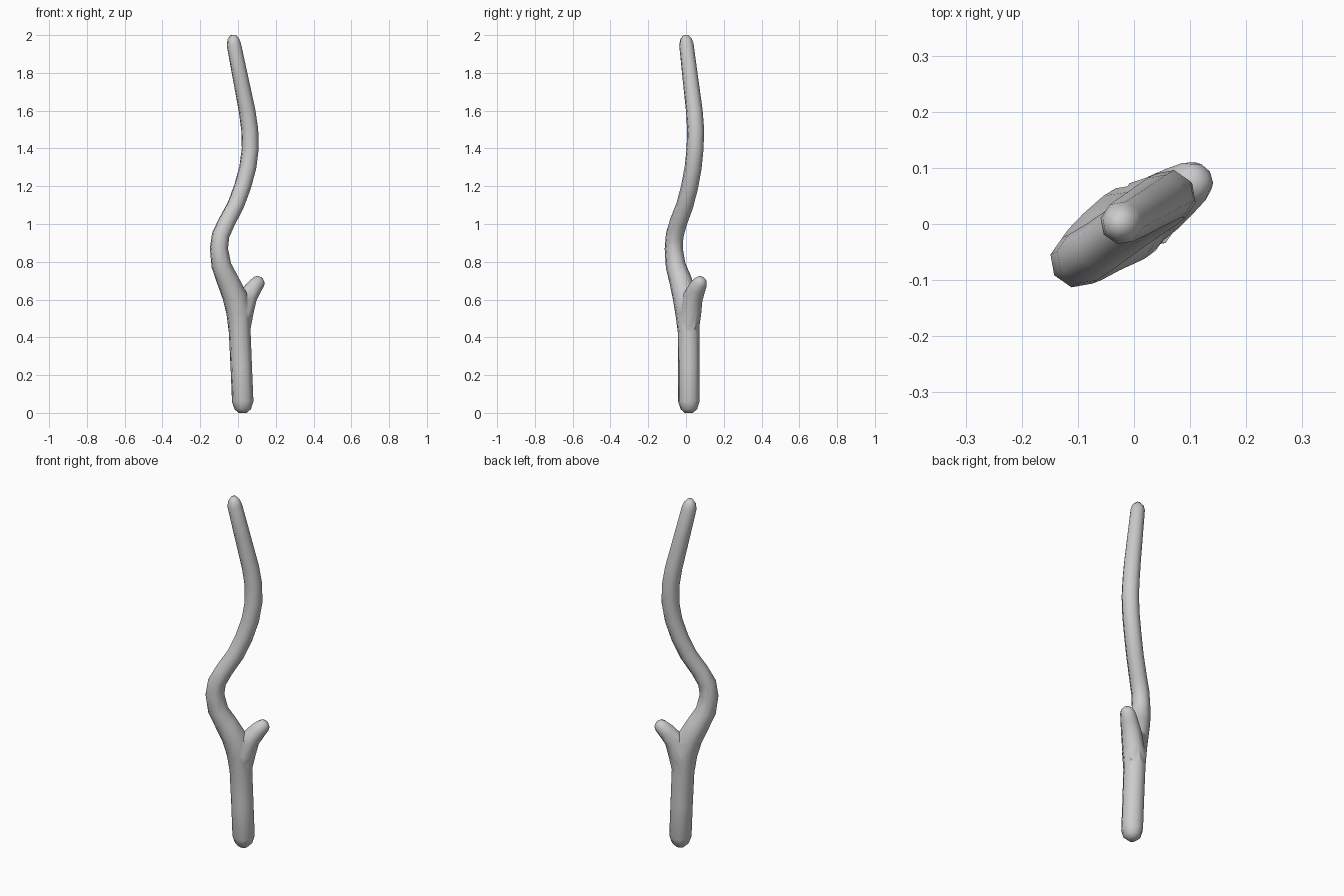
import bpy, bmesh, math
from mathutils import Vector

if "Cube" in bpy.data.objects:
    bpy.data.objects.remove(bpy.data.objects["Cube"])

SIDES = 8
BEND = Vector((0.84, 0.54, 0))  # horizontal direction the stick bends in


def tube(name, path):
    """Sweep an octagon along points (x, y, z, radius), closing both ends."""
    bm = bmesh.new()
    pts = [Vector(p[:3]) for p in path]
    rings = []
    for i, p in enumerate(pts):
        t = (pts[min(i + 1, len(pts) - 1)] - pts[max(i - 1, 0)]).normalized()
        u = (BEND - t * BEND.dot(t)).normalized()
        v = t.cross(u)
        r = path[i][3]
        rings.append([bm.verts.new(p + r * (math.cos(a) * u + math.sin(a) * v))
                      for a in (2 * math.pi * k / SIDES for k in range(SIDES))])
    for a, b in zip(rings, rings[1:]):
        for k in range(SIDES):
            n = (k + 1) % SIDES
            bm.faces.new((a[k], a[n], b[n], b[k]))
    bm.faces.new(rings[0][::-1])
    bm.faces.new(rings[-1])
    bmesh.ops.recalc_face_normals(bm, faces=bm.faces)
    me = bpy.data.meshes.new(name)
    bm.to_mesh(me)
    bm.free()
    ob = bpy.data.objects.new(name, me)
    bpy.context.collection.objects.link(ob)
    return ob


# Long wavy stick from foot to tip
stick = tube("walking_stick", [
    (0.025, 0.015, 0.0, 0.022), (0.025, 0.015, 0.02, 0.045), (0.025, 0.015, 0.06, 0.058),
    (0.017, 0.015, 0.25, 0.058), (0.009, 0.014, 0.43, 0.059), (0.003, 0.008, 0.53, 0.066),
    (-0.018, -0.006, 0.62, 0.067), (-0.058, -0.032, 0.71, 0.06), (-0.088, -0.055, 0.78, 0.054),
    (-0.101, -0.065, 0.87, 0.049), (-0.092, -0.06, 0.94, 0.048), (-0.06, -0.04, 1.01, 0.047),
    (-0.012, -0.006, 1.1, 0.046), (0.025, 0.02, 1.2, 0.046), (0.052, 0.038, 1.3, 0.046),
    (0.065, 0.048, 1.4, 0.046), (0.062, 0.051, 1.5, 0.046), (0.048, 0.044, 1.6, 0.045),
    (0.012, 0.022, 1.78, 0.042), (-0.022, 0.002, 1.95, 0.039), (-0.025, 0.0, 1.98, 0.031),
    (-0.027, -0.001, 2.0, 0.014)])

# Short broken-off side branch
stub = tube("side_branch", [
    (0.01, 0.014, 0.42, 0.052), (0.024, 0.023, 0.53, 0.059), (0.048, 0.036, 0.61, 0.054),
    (0.083, 0.06, 0.663, 0.046), (0.107, 0.076, 0.692, 0.039), (0.118, 0.083, 0.706, 0.028),
    (0.123, 0.087, 0.712, 0.012)])

# Weld the branch into the stick
weld = stick.modifiers.new("weld", 'BOOLEAN')
weld.operation = 'UNION'
weld.solver = 'EXACT'
weld.object = stub
bpy.context.view_layer.objects.active = stick
stick.select_set(True)
bpy.ops.object.modifier_apply(modifier=weld.name)
bpy.data.objects.remove(stub, do_unlink=True)
bpy.ops.object.shade_smooth_by_angle(angle=math.radians(60))
